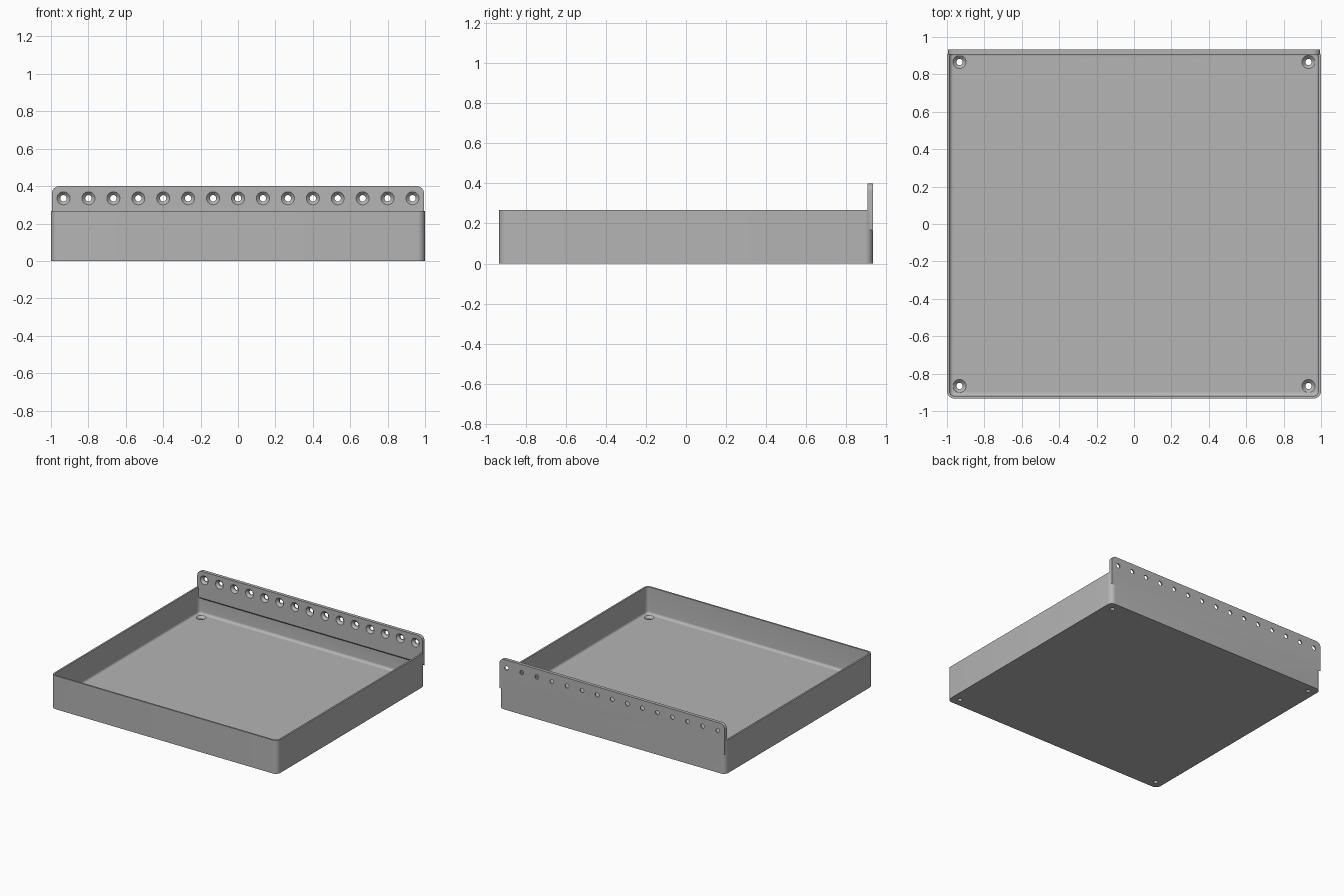
import bpy
import bmesh
from math import cos, sin, pi, radians

if "Cube" in bpy.data.objects:
    bpy.data.objects.remove(bpy.data.objects["Cube"])

HALF_X, HALF_Y = 1.0, 0.933
WALL, FLOOR, HEIGHT = 0.0133, 0.053, 0.267
PLATE_T, PLATE_TOP = 0.0267, 0.4
CORNER, FILLET = 0.04, 0.02

grey = bpy.data.materials.new("plain_grey")
grey.use_nodes = True
grey.diffuse_color = (0.46, 0.46, 0.46, 1)
grey.node_tree.nodes["Principled BSDF"].inputs["Base Color"].default_value = (0.46, 0.46, 0.46, 1)


def rounded_rect(hx, hy, r, steps=8):
    """Counter-clockwise outline of a rectangle with round corners."""
    pts = []
    for i, (sx, sy) in enumerate([(1, 1), (-1, 1), (-1, -1), (1, -1)]):
        for k in range(steps + 1):
            a = (i + k / steps) * pi / 2
            pts.append((sx * (hx - r) + r * cos(a), sy * (hy - r) + r * sin(a)))
    return pts


def loft(name, rings):
    """Closed solid through a list of matching rings."""
    bm = bmesh.new()
    loops = [[bm.verts.new(p) for p in ring] for ring in rings]
    n = len(loops[0])
    for a, b in zip(loops, loops[1:]):
        for i in range(n):
            j = (i + 1) % n
            bm.faces.new((a[i], a[j], b[j], b[i]))
    bm.faces.new(loops[0][::-1])
    bm.faces.new(loops[-1])
    bmesh.ops.recalc_face_normals(bm, faces=bm.faces)
    mesh = bpy.data.meshes.new(name)
    bm.to_mesh(mesh)
    bm.free()
    mesh.materials.append(grey)
    obj = bpy.data.objects.new(name, mesh)
    bpy.context.collection.objects.link(obj)
    return obj


def combine(target, tool, operation):
    """Apply a boolean and remove the tool."""
    bpy.context.view_layer.objects.active = target
    mod = target.modifiers.new("boolean", "BOOLEAN")
    mod.operation, mod.solver, mod.object = operation, "EXACT", tool
    bpy.ops.object.modifier_apply(modifier=mod.name)
    bpy.data.objects.remove(tool)


def screw_hole(place, thickness):
    """Countersunk hole cutter: depth runs from the head side inward."""
    profile = [(-0.01, 0.035), (0, 0.035), (0.018, 0.017), (thickness + 0.01, 0.017)]
    turns = [2 * pi * k / 24 for k in range(24)]
    return loft("hole_cutter", [[place(r * cos(a), r * sin(a), d) for a in turns]
                                for d, r in profile])


# Tray body with rounded upright corners
outline = rounded_rect(HALF_X, HALF_Y, CORNER)
tray = loft("tray", [[(x, y, z) for x, y in outline] for z in (0, HEIGHT)])

# Cavity with a filleted floor edge
rings = []
for k in range(7):
    a = k / 6 * pi / 2
    inset = WALL + FILLET * (1 - sin(a))
    z = FLOOR + FILLET * (1 - cos(a))
    rings.append([(x, y, z) for x, y in rounded_rect(
        HALF_X - inset, HALF_Y - inset, CORNER - inset)])
rings.append([(x, y, HEIGHT + 0.1) for x, y, _ in rings[-1]])
combine(tray, loft("cavity_cutter", rings), "DIFFERENCE")

# Back mounting plate: round top corners, sloping underside
top = [p for p in rounded_rect(0.995, PLATE_TOP, CORNER) if p[1] > 0]
plate_rings = []
for y, low in ((HALF_Y - PLATE_T, 0.187), (HALF_Y, 0.187 - PLATE_T)):
    plate_rings.append([(x, y, z) for x, z in top]
                       + [(-0.995, y, low), (0.995, y, low)])
combine(tray, loft("back_plate", plate_rings), "UNION")

# Row of countersunk holes along the plate
for i in range(-7, 8):
    combine(tray, screw_hole(
        lambda u, v, d: (i * 0.1333 + u, HALF_Y - PLATE_T + d, 0.335 + v), PLATE_T), "DIFFERENCE")

# Countersunk holes in the floor corners
for sx in (-1, 1):
    for sy in (-1, 1):
        combine(tray, screw_hole(
            lambda u, v, d: (sx * 0.933 + u, sy * 0.866 + v, FLOOR - d), FLOOR), "DIFFERENCE")

bpy.ops.object.select_all(action="DESELECT")
tray.select_set(True)
bpy.context.view_layer.objects.active = tray
bpy.ops.object.shade_smooth_by_angle(angle=radians(30))
